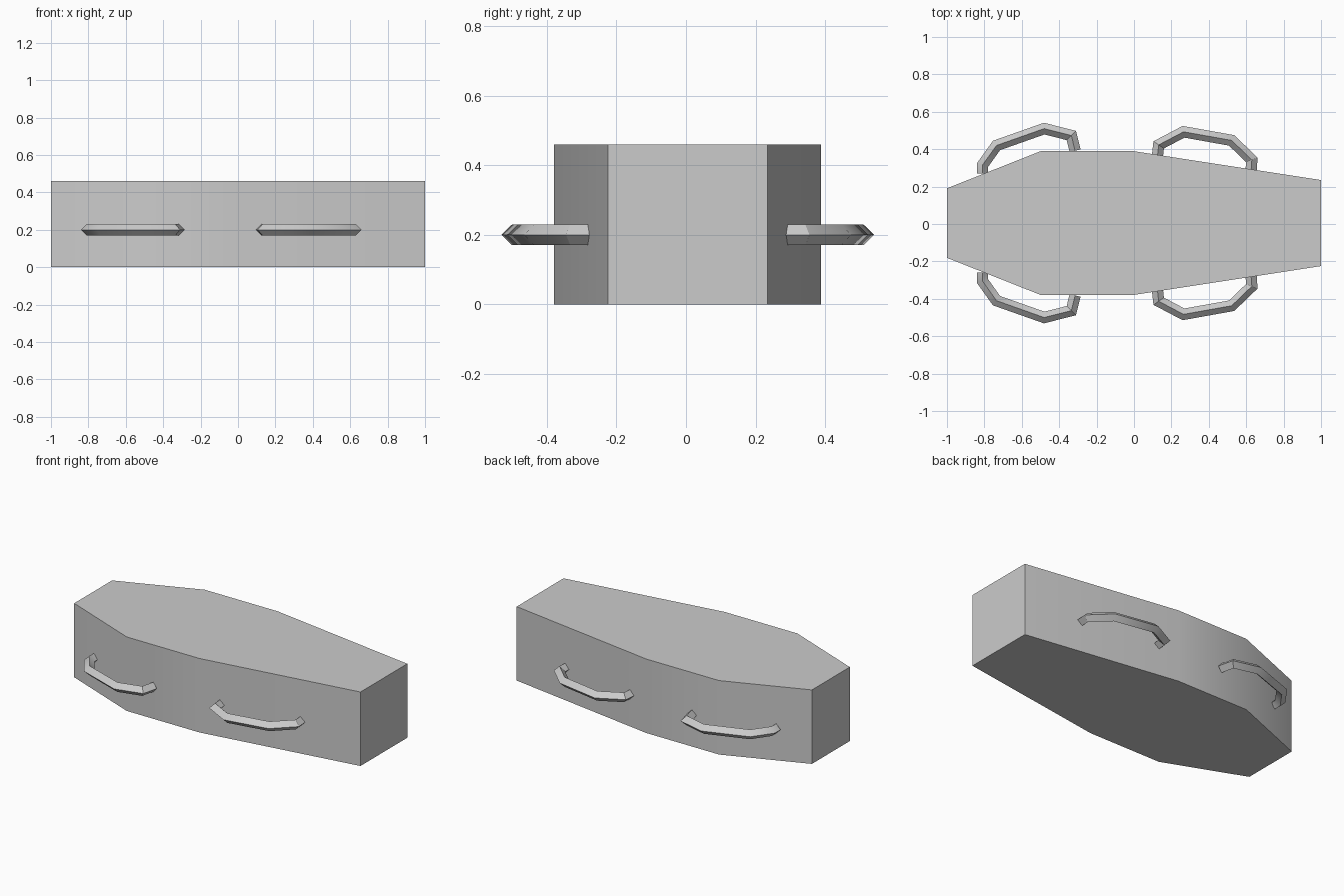
import bpy, bmesh, math
from mathutils import Vector

cube = bpy.data.objects.get("Cube")
if cube:
    bpy.data.objects.remove(cube, do_unlink=True)

MID_Y = 0.005
HEIGHT = 0.46
HANDLE_Z = 0.2
HANDLE_RADIUS = 0.03

grey = bpy.data.materials.new("plain grey")
grey.use_nodes = True
grey.diffuse_color = (0.6, 0.6, 0.6, 1)
grey.node_tree.nodes["Principled BSDF"].inputs["Base Color"].default_value = grey.diffuse_color


def finish(bm, name):
    bmesh.ops.recalc_face_normals(bm, faces=bm.faces)
    mesh = bpy.data.meshes.new(name)
    bm.to_mesh(mesh)
    bm.free()
    mesh.materials.append(grey)
    obj = bpy.data.objects.new(name, mesh)
    bpy.context.collection.objects.link(obj)
    bpy.ops.object.select_all(action='DESELECT')
    obj.select_set(True)
    bpy.context.view_layer.objects.active = obj
    bpy.ops.object.shade_smooth_by_angle(angle=math.radians(30))
    return obj


# Tapered box: half outline mirrored across its length, then extruded up
def make_box():
    half = [(-1, 0.186), (-0.5, 0.384), (0, 0.384), (1, 0.23)]
    outline = [(x, -y) for x, y in half] + half[::-1]
    bm = bmesh.new()
    base = bm.faces.new([bm.verts.new((x, y + MID_Y, 0)) for x, y in outline])
    top = bmesh.ops.extrude_face_region(bm, geom=[base], use_keep_orig=True)
    bmesh.ops.translate(bm, vec=(0, 0, HEIGHT),
                        verts=[v for v in top["geom"] if isinstance(v, bmesh.types.BMVert)])
    finish(bm, "box_body")


# Diamond-section bar swept along a flat path with mitred corners
def make_handle(name, path, side):
    points = [Vector((x, y * side + MID_Y, HANDLE_Z)) for x, y in path]
    up = Vector((0, 0, HANDLE_RADIUS))
    bm = bmesh.new()
    rings = []
    for i, p in enumerate(points):
        before = (p - points[max(i - 1, 0)]).normalized()
        after = (points[min(i + 1, len(points) - 1)] - p).normalized()
        along = (before + after).normalized()
        stretch = along.dot(after if after.length else before)
        out = Vector((-along.y, along.x, 0)) * (HANDLE_RADIUS / stretch)
        rings.append([bm.verts.new(p + d) for d in (out, up, -out, -up)])
    for a, b in zip(rings, rings[1:]):
        for k in range(4):
            n = (k + 1) % 4
            bm.faces.new((a[k], a[n], b[n], b[k]))
    bm.faces.new(rings[0])
    bm.faces.new(rings[-1])
    finish(bm, name)


make_box()

# Two handle shapes, repeated on both long sides
wide_end = [(-0.81, 0.265), (-0.81, 0.31), (-0.735, 0.415),
            (-0.48, 0.505), (-0.335, 0.468), (-0.315, 0.387)]
narrow_end = [(0.125, 0.355), (0.132, 0.418), (0.265, 0.488),
              (0.522, 0.442), (0.63, 0.338), (0.626, 0.28)]
for side, word in ((-1, "front"), (1, "back")):
    make_handle(word + "_right_handle", wide_end, side)
    make_handle(word + "_left_handle", narrow_end, side)
